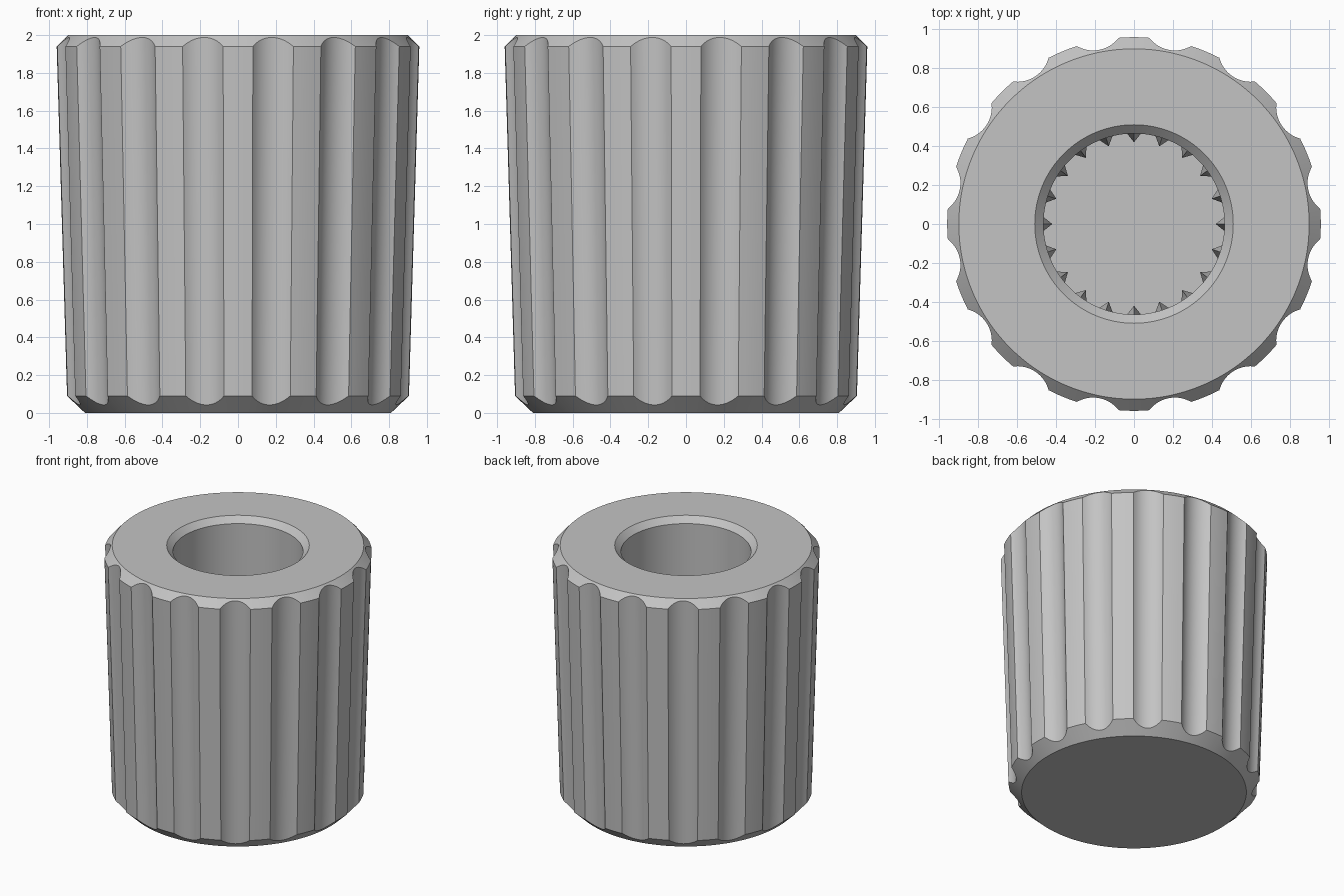
import bpy, bmesh, math

if "Cube" in bpy.data.objects:
    bpy.data.objects.remove(bpy.data.objects["Cube"])

RIBS = 16            # grip flutes around the knob
TEETH = 20           # spline teeth in the shaft hole
FLUTE_R = 0.16       # radius of each scooped flute
DEPTH = 0.049        # flute depth
FLOOR = 0.4          # bottom of the shaft hole
HOLE_R = 0.465

grey = bpy.data.materials.new("grey_plastic")
grey.diffuse_color = (0.55, 0.55, 0.55, 1)
grey.use_nodes = True
grey.node_tree.nodes["Principled BSDF"].inputs["Base Color"].default_value = grey.diffuse_color


def finish(bm, name):
    bmesh.ops.recalc_face_normals(bm, faces=bm.faces)
    mesh = bpy.data.meshes.new(name)
    bm.to_mesh(mesh)
    bm.free()
    obj = bpy.data.objects.new(name, mesh)
    bpy.context.collection.objects.link(obj)
    mesh.materials.append(grey)
    bpy.ops.object.select_all(action='DESELECT')
    obj.select_set(True)
    bpy.context.view_layer.objects.active = obj
    bpy.ops.object.shade_smooth_by_angle(angle=math.radians(25))
    return obj


# Tapered side wall and the two outer chamfers
SLOPE = (0.96 - 0.905) / (1.94 - 0.09)
R0 = 0.905 - 0.09 * SLOPE
LOW_R, LOW_SLOPE = 0.81, 0.095 / 0.09
TOP_R = 0.90


def cut_depth(a):
    """Depth of the circular flute at angle a from its centre line."""
    c = 0.955 - DEPTH + FLUTE_R
    return 0.955 - (c * math.cos(a) - math.sqrt(FLUTE_R ** 2 - (c * math.sin(a)) ** 2))


# Half angle where the flute runs out at the rib
lo, hi = 0.0, 0.14
for _ in range(40):
    mid = (lo + hi) / 2
    lo, hi = (mid, hi) if cut_depth(mid) > 0 else (lo, mid)
half = lo

# Column angles and depths: scooped flute, then plain rib
pitch = 2 * math.pi / RIBS
columns = []
for i in range(RIBS):
    mid = (i + 0.5) * pitch
    for k in range(13):
        a = half * (k / 6 - 1)
        columns.append((mid + a, 0 if k in (0, 12) else cut_depth(a)))
    rib = pitch - 2 * half
    for k in range(1, 4):
        columns.append((mid + half + rib * k / 4, 0))

# Knob body: each column runs up the outside and down into the hole
bm = bmesh.new()
grid = []
for a, d in columns:
    z1 = (R0 - d - LOW_R) / (LOW_SLOPE - SLOPE)
    z2 = (TOP_R + 2 - R0 + d) / (1 + SLOPE)
    profile = [(LOW_R, 0), (R0 - d + SLOPE * z1, z1), (R0 - d + SLOPE * z2, z2),
               (TOP_R, 2), (0.51, 2), (HOLE_R, 1.955), (HOLE_R, FLOOR)]
    grid.append([bm.verts.new((r * math.cos(a), r * math.sin(a), z)) for r, z in profile])
for i, col in enumerate(grid):
    nxt = grid[(i + 1) % len(grid)]
    for j in range(len(col) - 1):
        bm.faces.new((col[j], nxt[j], nxt[j + 1], col[j + 1]))
bm.faces.new([c[0] for c in grid])
bm.faces.new([c[-1] for c in grid])
finish(bm, "knob_body")

# Spline teeth: slim wedges on the hole wall, tapering to a point at the top
bm = bmesh.new()
for i in range(TEETH):
    t = 2 * math.pi * i / TEETH

    def point(r, w, z):
        return bm.verts.new((r * math.cos(t) - w * math.sin(t),
                             r * math.sin(t) + w * math.cos(t), z))

    rings = [[point(0.468, -0.038, z), point(0.42, 0, z), point(0.468, 0.038, z)]
             for z in (FLOOR - 0.01, 1.25)]
    tip = point(0.468, 0, 1.45)
    for j in range(3):
        k = (j + 1) % 3
        bm.faces.new((rings[0][j], rings[0][k], rings[1][k], rings[1][j]))
        bm.faces.new((rings[1][j], rings[1][k], tip))
    bm.faces.new(rings[0])
finish(bm, "spline_teeth")
